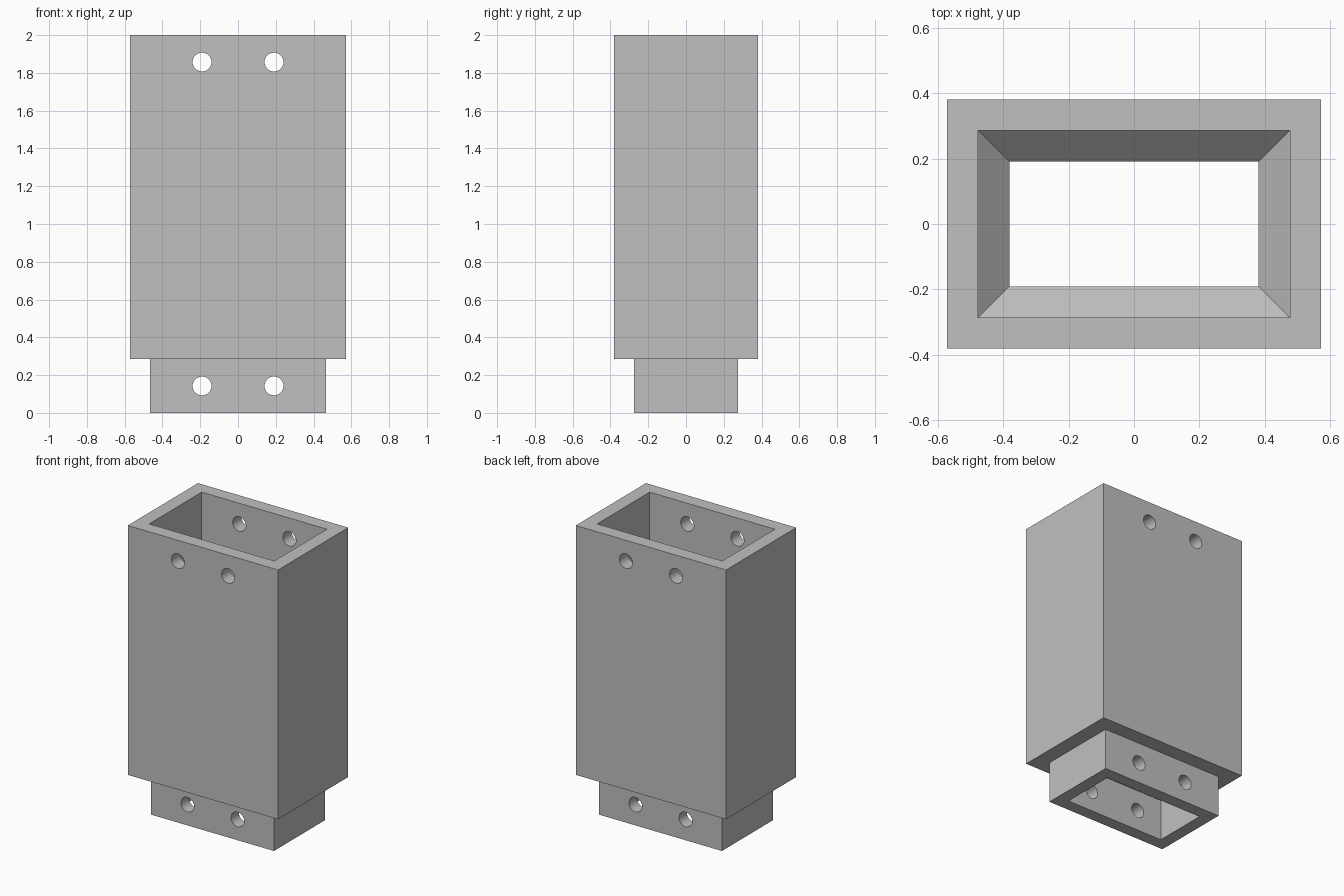
import bpy
import bmesh
from math import radians
from mathutils import Matrix

cube = bpy.data.objects.get("Cube")
if cube:
    bpy.data.objects.remove(cube, do_unlink=True)

U = 2 / 21  # wall thickness, the module of the whole part

grey = bpy.data.materials.new("plain grey")
grey.use_nodes = True
colour = (0.53, 0.53, 0.53, 1)
grey.diffuse_color = colour
grey.node_tree.nodes["Principled BSDF"].inputs["Base Color"].default_value = colour


def make_object(name, bm):
    bmesh.ops.recalc_face_normals(bm, faces=bm.faces)
    mesh = bpy.data.meshes.new(name)
    bm.to_mesh(mesh)
    bm.free()
    mesh.materials.append(grey)
    obj = bpy.data.objects.new(name, mesh)
    bpy.context.collection.objects.link(obj)
    return obj


def rectangular_tube(name, profile):
    """Skin a closed wall profile of (half width, half depth, height) steps."""
    bm = bmesh.new()
    rings = [[bm.verts.new((sx * hx * U, sy * hy * U, z * U))
              for sx, sy in ((-1, -1), (1, -1), (1, 1), (-1, 1))]
             for hx, hy, z in profile]
    for a, b in zip(rings, rings[1:] + rings[:1]):
        for i in range(4):
            j = (i + 1) % 4
            bm.faces.new((a[i], a[j], b[j], b[i]))
    return make_object(name, bm)


# Hollow body with a narrower plug below and a chamfered step inside
sleeve = rectangular_tube("socket_sleeve", [
    (4.9, 2.9, 0), (4.9, 2.9, 3),   # plug outside
    (6, 4, 3), (6, 4, 21),          # body outside
    (5, 3, 21), (5, 3, 4),          # body inside
    (4, 2, 3), (4, 2, 0),           # plug inside
])

# Screw holes through front and back, two in the rim and two in the plug
bm = bmesh.new()
for x in (-2, 2):
    for z in (1.5, 19.5):
        bmesh.ops.create_cone(
            bm, cap_ends=True, segments=32, radius1=0.05, radius2=0.05, depth=1.2,
            matrix=Matrix.Translation((x * U, 0, z * U)) @ Matrix.Rotation(radians(90), 4, "X"))
cutter = make_object("screw_hole_cutter", bm)
cutter.hide_render = True

cut = sleeve.modifiers.new("screw holes", "BOOLEAN")
cut.operation = "DIFFERENCE"
cut.solver = "EXACT"
cut.object = cutter

# Apply the cut, then round the hole walls while keeping the edges sharp
bpy.ops.object.select_all(action="DESELECT")
sleeve.select_set(True)
bpy.context.view_layer.objects.active = sleeve
bpy.ops.object.modifier_apply(modifier=cut.name)
bpy.data.objects.remove(cutter, do_unlink=True)
bpy.ops.object.shade_smooth_by_angle(angle=radians(30))
